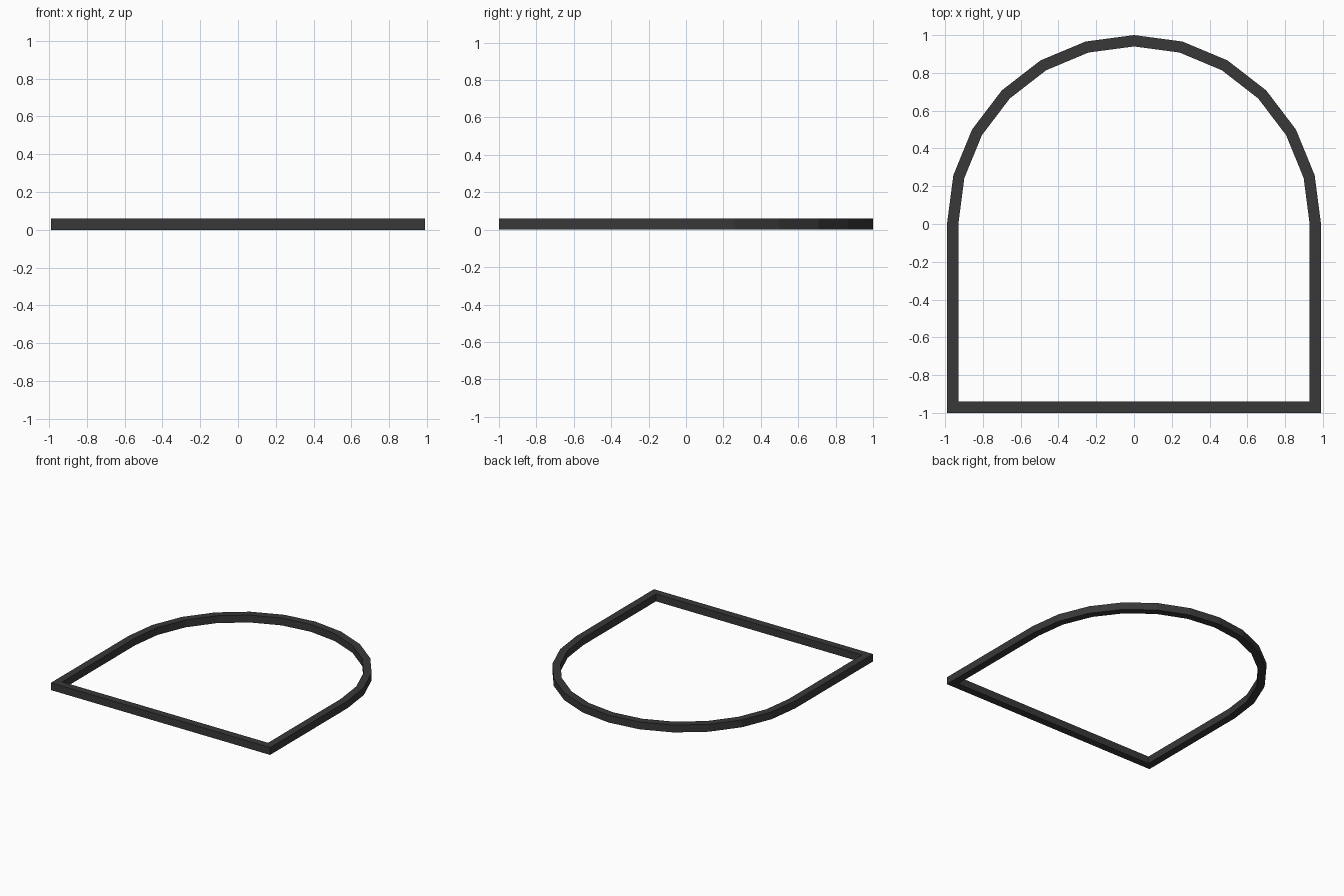
import bpy, bmesh, math

if "Cube" in bpy.data.objects:
    bpy.data.objects.remove(bpy.data.objects["Cube"])

WIDTH, HEIGHT, ARC_SEGMENTS = 0.06, 0.06, 12


def arch_outline(inset):
    # Half-ellipse on top, two square corners at the front
    rx, ry = 0.99 - inset, 1.0 - inset
    pts = [(rx * math.cos(math.pi * i / ARC_SEGMENTS),
            ry * math.sin(math.pi * i / ARC_SEGMENTS)) for i in range(ARC_SEGMENTS + 1)]
    return pts + [(-rx, -ry), (rx, -ry)]


# Square-section closed arch frame: four rings of vertices, bridged
bm = bmesh.new()
rings = [[bm.verts.new((x, y, z)) for x, y in arch_outline(inset)]
         for inset, z in ((0, 0), (0, HEIGHT), (WIDTH, HEIGHT), (WIDTH, 0))]
n = len(rings[0])
for r in range(4):
    a, b = rings[r], rings[(r + 1) % 4]
    for i in range(n):
        j = (i + 1) % n
        bm.faces.new((a[i], a[j], b[j], b[i]))
bmesh.ops.recalc_face_normals(bm, faces=bm.faces)

mesh = bpy.data.meshes.new("arch_frame")
bm.to_mesh(mesh)
bm.free()
frame = bpy.data.objects.new("arch_frame", mesh)
bpy.context.collection.objects.link(frame)

# Dark frame colour
mat = bpy.data.materials.new("dark_frame")
mat.diffuse_color = (0.04, 0.04, 0.04, 1)
mat.use_nodes = True
mat.node_tree.nodes["Principled BSDF"].inputs["Base Color"].default_value = mat.diffuse_color
mesh.materials.append(mat)
